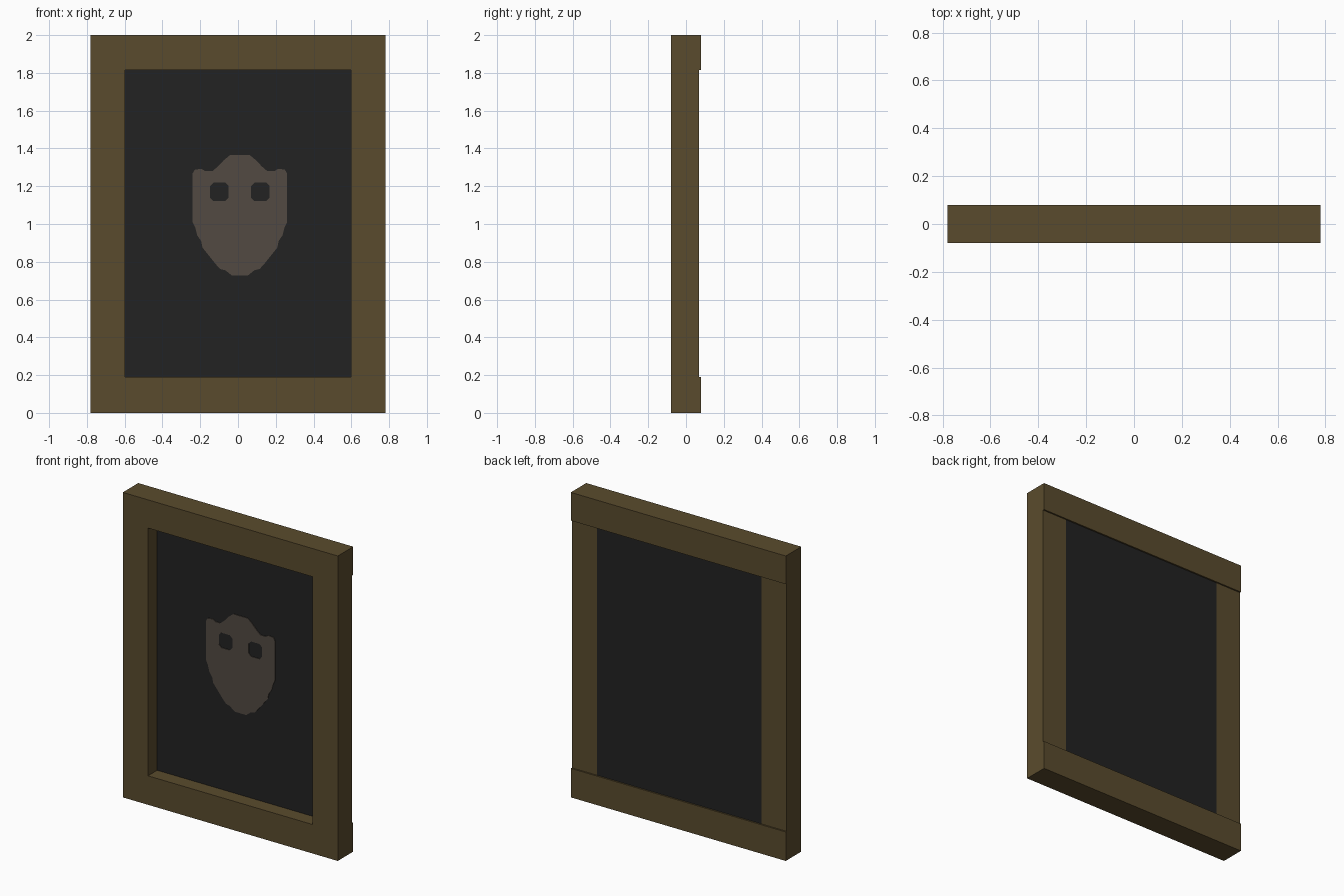
import bpy, math

if "Cube" in bpy.data.objects:
    bpy.data.objects.remove(bpy.data.objects["Cube"])


def material(name, rgb):
    m = bpy.data.materials.new(name)
    m.diffuse_color = (*rgb, 1)
    m.use_nodes = True
    m.node_tree.nodes["Principled BSDF"].inputs["Base Color"].default_value = m.diffuse_color
    return m


wood = material("brown wood", (0.102, 0.0704, 0.0262))
black = material("dark canvas", (0.016, 0.016, 0.016))
grey = material("faded grey brown", (0.084, 0.068, 0.0545))


def box(name, lo, hi, mat):
    bpy.ops.mesh.primitive_cube_add(size=1, location=[(a + b) / 2 for a, b in zip(lo, hi)])
    o = bpy.context.object
    o.name = name
    o.scale = [b - a for a, b in zip(lo, hi)]
    bpy.ops.object.transform_apply(location=False, rotation=False, scale=True)
    o.data.materials.append(mat)
    return o


W, IN, Z0, Z1 = 0.78, 0.597, 0.19, 1.815
FRONT, BACK, STILE_BACK, CANVAS = -0.08, 0.08, 0.07, 0.015

# Frame: full-width rails, slightly thinner stiles between them
box("bottom_rail", (-W, FRONT, 0), (W, BACK, Z0), wood)
box("top_rail", (-W, FRONT, Z1), (W, BACK, 2), wood)
box("left_stile", (-W, FRONT, Z0), (-IN, STILE_BACK, Z1), wood)
box("right_stile", (IN, FRONT, Z0), (W, STILE_BACK, Z1), wood)

# Canvas: recessed in front, flush with the stiles behind
box("canvas", (-IN, CANVAS, Z0), (IN, STILE_BACK, Z1), black)

# Painted mask: half outline mirrored about its centre line, with eye holes
CX = 0.01
half = [(0.052, 1.365), (0.085, 1.338), (0.115, 1.306), (0.145, 1.28), (0.183, 1.28),
        (0.203, 1.292), (0.238, 1.288), (0.25, 1.268), (0.25, 1.01), (0.236, 0.98),
        (0.226, 0.94), (0.205, 0.91), (0.198, 0.875), (0.178, 0.85), (0.13, 0.79),
        (0.105, 0.762), (0.077, 0.755), (0.042, 0.727)]
outline = half + [(-x, z) for x, z in reversed(half)]


def eye(cx, cz=1.17, r=0.049, c=0.018):
    pts = [(r, r - c), (r - c, r), (c - r, r), (-r, r - c),
           (-r, c - r), (c - r, -r), (r - c, -r), (r, c - r)]
    return [(cx + x, cz + z) for x, z in pts]


curve = bpy.data.curves.new("painted_mask", 'CURVE')
curve.dimensions = '2D'
curve.fill_mode = 'BOTH'
curve.extrude = 0.002
for loop in (outline, eye(-0.108), eye(0.108)):
    s = curve.splines.new('POLY')
    s.points.add(len(loop) - 1)
    for p, (x, z) in zip(s.points, loop):
        p.co = (x, z, 0, 1)
    s.use_cyclic_u = True
curve.materials.append(grey)
mask = bpy.data.objects.new("painted_mask", curve)
bpy.context.collection.objects.link(mask)
mask.rotation_euler = (math.pi / 2, 0, 0)
mask.location = (CX, CANVAS - 0.002, 0)
bpy.ops.object.select_all(action='DESELECT')
mask.select_set(True)
bpy.context.view_layer.objects.active = mask
bpy.ops.object.convert(target='MESH')
